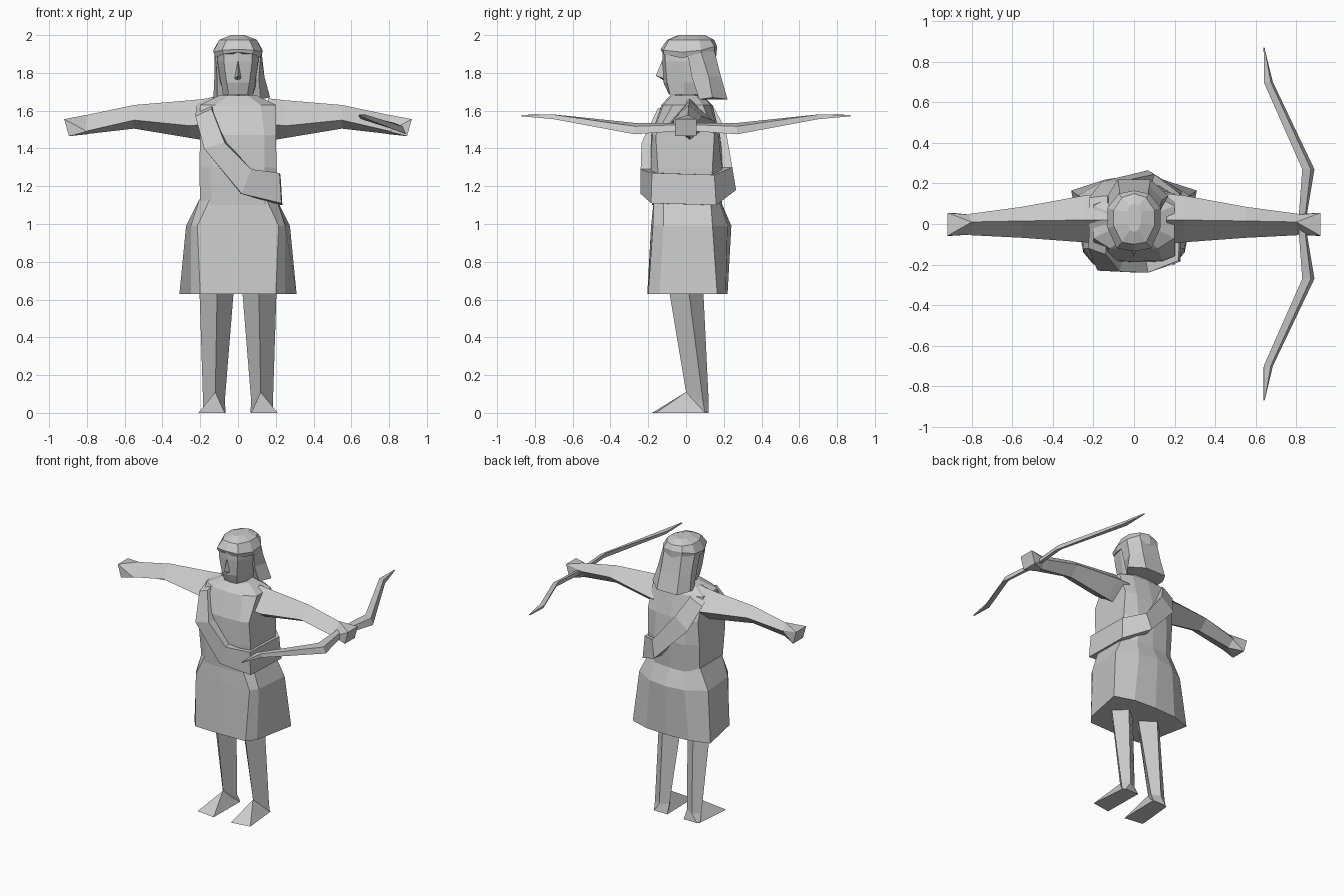
import bpy, bmesh
from mathutils import Vector

mat = bpy.data.materials.new("plain grey")
mat.diffuse_color = (0.6, 0.6, 0.6, 1)


def finish(name, bm):
    bmesh.ops.remove_doubles(bm, verts=bm.verts, dist=0.0005)
    bmesh.ops.recalc_face_normals(bm, faces=bm.faces)
    me = bpy.data.meshes.new(name)
    bm.to_mesh(me)
    bm.free()
    me.materials.append(mat)
    ob = bpy.data.objects.new(name, me)
    bpy.context.collection.objects.link(ob)
    return ob


def loft(name, rings, loop=False):
    """Skin a list of equal rings; cap the ends or join them in a loop."""
    bm = bmesh.new()
    vs = [[bm.verts.new(p) for p in r] for r in rings]
    n = len(vs[0])
    pairs = list(zip(vs, vs[1:])) + ([(vs[-1], vs[0])] if loop else [])
    for a, b in pairs:
        for i in range(n):
            j = (i + 1) % n
            bm.faces.new((a[i], a[j], b[j], b[i]))
    if not loop:
        bm.faces.new(vs[0])
        bm.faces.new(vs[-1])
    return finish(name, bm)


def hull(name, pts):
    bm = bmesh.new()
    for p in pts:
        bm.verts.new(p)
    res = bmesh.ops.convex_hull(bm, input=bm.verts)
    junk = [v for v in res["geom_interior"] if isinstance(v, bmesh.types.BMVert)]
    bmesh.ops.delete(bm, geom=junk, context="VERTS")
    return finish(name, bm)


def ring(z, half):
    """Mirror a front-to-back half outline (x >= 0) into a full ring."""
    half = [p if len(p) == 3 else (*p, z) for p in half]
    return half + [(-x, y, h) for x, y, h in reversed(half) if x > 0]


# Torso
loft("torso", [
    ring(1.10, [(0, -.18), (.14, -.175), (.20, -.13), (.20, .13), (.12, .18), (0, .19)]),
    ring(1.30, [(0, -.19), (.14, -.185), (.205, -.15), (.205, .14), (.12, .19), (0, .20)]),
    ring(1.47, [(0, -.185), (.14, -.18), (.20, -.16), (.20, .15), (.12, .17), (0, .18)]),
    ring(1.63, [(0, -.13), (.12, -.12), (.20, -.07), (.20, .09), (.12, .13), (0, .14)]),
    ring(1.68, [(0, -.085), (.05, -.075), (.10, -.02), (.10, .05), (.05, .09), (0, .09)]),
])

# Skirt, flaring to a wide hem with back corners
loft("skirt", [
    ring(1.13, [(0, -.17), (.15, -.17), (.205, -.12), (.205, .13), (.12, .17), (0, .18)]),
    ring(0.99, [(0, -.185), (.215, -.175), (.25, -.12), (.275, .14), (.14, .22), (0, .24)]),
    ring(0.63, [(0, -.205), (.20, -.20), (.25, -.14), (.31, .165), (.17, .21), (0, .22)]),
])

# Neck
loft("neck", [
    ring(z, [(0, -.055 + d), (.055, -.02 + d), (.055, .05 + d), (0, .08 + d)])
    for z, d in ((1.64, 0), (1.76, -.01))
])

# Face with a pointed nose
loft("head", [
    ring(1.685, [(0, -.09), (.05, -.085), (.08, -.01), (.07, .10), (0, .14)]),
    ring(1.75, [(0, -.12), (.06, -.10), (.09, -.01), (.10, .10), (0, .15)]),
    ring(1.86, [(0, -.125), (.075, -.11), (.108, -.01), (.11, .10), (0, .15)]),
    ring(1.93, [(0, -.125), (.075, -.11), (.108, -.01), (.10, .10), (0, .14)]),
])
hull("nose", [(0, -.12, 1.88), (0, -.16, 1.785), (.018, -.115, 1.77),
              (-.018, -.115, 1.77), (0, -.10, 1.75)])

# Cap with an overhanging brow, and the hair behind it
loft("cap", [
    ring(1.89, [(0, -.125, 1.91), (.075, -.12, 1.90), (.118, -.03, 1.88), (.12, .08), (.07, .15), (0, .16)]),
    ring(1.94, [(0, -.135, 1.925), (.085, -.12, 1.92), (.13, -.02, 1.91), (.13, .08, 1.92), (.075, .15), (0, .165)]),
    ring(1.975, [(0, -.10), (.06, -.09), (.10, -.01), (.10, .07), (.06, .13), (0, .15)]),
    ring(2.00, [(0, -.04), (.02, -.03), (.035, 0), (.035, .06), (.02, .09), (0, .10)]),
])
loft("hair", [
    [(-.12, .01, 1.89), (.12, .01, 1.89), (.125, .08, 1.91), (.07, .15, 1.92), (-.07, .15, 1.92), (-.125, .08, 1.91)],
    [(-.11, .03, 1.78), (.11, .03, 1.78), (.14, .12, 1.78), (.075, .185, 1.78), (-.075, .185, 1.78), (-.125, .12, 1.78)],
    [(-.11, .07, 1.65), (.12, .07, 1.66), (.17, .14, 1.67), (.08, .22, 1.66), (-.08, .22, 1.66), (-.13, .14, 1.67)],
])

# Sash: upper and lower edge points, shoulder to opposite hip and back
sash = [((-.13, .02, 1.675), (-.22, .02, 1.645)),
        ((-.14, -.15, 1.61), (-.225, -.12, 1.57)),
        ((-.07, -.235, 1.43), (-.18, -.23, 1.40)),
        ((.07, -.24, 1.29), (.02, -.24, 1.16)),
        ((.22, -.18, 1.27), (.23, -.185, 1.11)),
        ((.225, .15, 1.26), (.235, .16, 1.10)),
        ((.10, .245, 1.30), (.07, .265, 1.18)),
        ((-.06, .21, 1.50), (-.16, .21, 1.42)),
        ((-.13, .14, 1.63), (-.22, .13, 1.58))]


def inward(p):
    return (p[0] * .82, p[1] * .74, p[2] - (.05 if p[2] > 1.55 else 0))


loft("sash", [(a, b, inward(b), inward(a)) for a, b in sash], loop=True)

for side, s in (("left", 1), ("right", -1)):
    # Diamond-section arms: x, then top, front, bottom and back as (y, z)
    arm = [(.16, (.02, 1.665), (-.10, 1.53), (.02, 1.44), (.15, 1.54)),
           (.25, (.02, 1.655), (-.09, 1.52), (.02, 1.455), (.14, 1.55)),
           (.55, (.015, 1.63), (-.068, 1.55), (.015, 1.505), (.085, 1.57)),
           (.81, (.01, 1.575), (-.055, 1.49), (.01, 1.475), (.05, 1.53))]
    loft(side + "_arm", [[(s * x, y, z) for y, z in pts] for x, *pts in arm])
    hull(side + "_hand", [(s * x, y, z) for x, y, z in (
        (.80, .01, 1.578), (.80, -.052, 1.49), (.80, .045, 1.53), (.80, .01, 1.475),
        (.92, -.058, 1.555), (.92, .055, 1.555), (.895, -.058, 1.465), (.895, .055, 1.465))])

    # Tapered legs with a front ridge, and wedge feet
    loft(side + "_leg", [
        [(s * .11, -.095, .68), (s * .205, .01, .68), (s * .12, .09, .68), (s * .02, .01, .68)],
        [(s * .12, 0, .11), (s * .185, .09, .06), (s * .13, .12, .06), (s * .07, .09, .06)],
        [(s * .12, .01, 0), (s * .185, .10, 0), (s * .17, .12, 0), (s * .065, .12, 0)]])
    hull(side + "_foot", [(s * .12, 0, .11), (s * .21, -.16, 0), (s * .07, -.18, 0),
                          (s * .185, .11, 0), (s * .065, .12, 0), (s * .12, .09, .06)])

# Bow held crosswise in one hand: |y|, inner edge (x, z), outer edge (x, z)
limb = [(0, (.81, 1.535), (.845, 1.495)), (.27, (.83, 1.535), (.89, 1.475)),
        (.70, (.64, 1.58), (.685, 1.555)), (.87, (.64, 1.578), (.643, 1.570))]
stations = [(-y, a, b) for y, a, b in reversed(limb[1:])] + limb
rings = []
for y, a, b in stations:
    mx, mz = (a[0] + b[0]) / 2, (a[1] + b[1]) / 2
    t = .003 if abs(y) > .8 else .012
    rings.append([(a[0], y, a[1]), (mx + t, y, mz + t), (b[0], y, b[1]), (mx - t, y, mz - t)])
loft("bow", rings)
